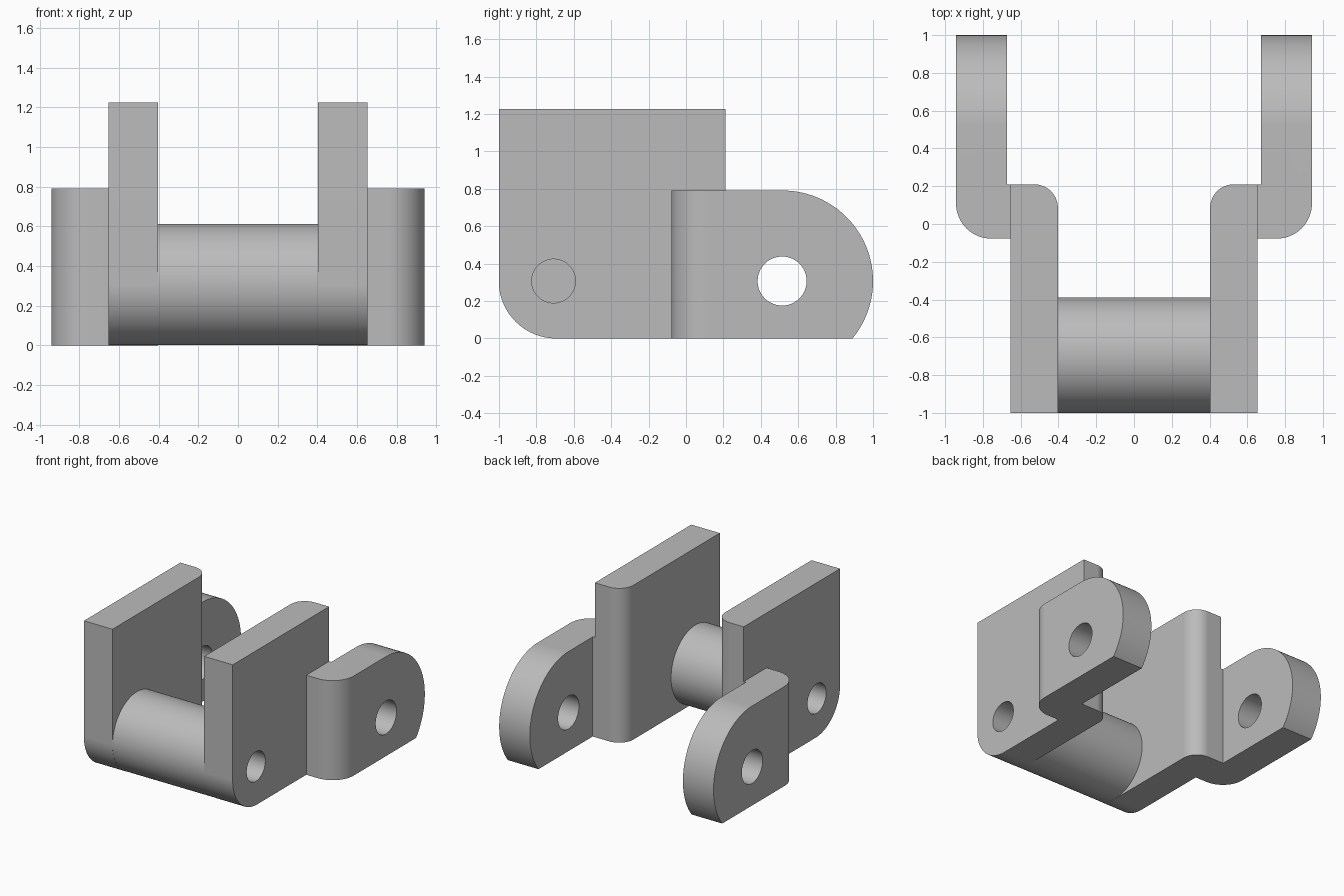
import bpy, bmesh
from math import cos, sin, pi, asin
from mathutils import Matrix

cube = bpy.data.objects.get("Cube")
if cube:
    bpy.data.objects.remove(cube, do_unlink=True)

grey = bpy.data.materials.new("plain grey")
grey.use_nodes = True
colour = (0.5, 0.5, 0.5, 1)
grey.diffuse_color = colour
grey.node_tree.nodes["Principled BSDF"].inputs["Base Color"].default_value = colour

# Main dimensions
AXIS_Z = 0.307
BAR_Y, BAR_R = -0.694, 0.306
EYE_Y, EYE_R = 0.516, 0.484
PLATE_IN, PLATE_OUT = 0.403, 0.654
WING_IN, WING_OUT = 0.673, 0.942
PLATE_BACK, WING_FRONT = 0.21, -0.077


def arc(cy, cz, r, start, end, n=24):
    return [(cy + r * cos(start + (end - start) * i / n),
             cz + r * sin(start + (end - start) * i / n)) for i in range(n + 1)]


def make_object(name, bm):
    bmesh.ops.recalc_face_normals(bm, faces=bm.faces)
    mesh = bpy.data.meshes.new(name)
    bm.to_mesh(mesh)
    bm.free()
    mesh.materials.append(grey)
    ob = bpy.data.objects.new(name, mesh)
    bpy.context.collection.objects.link(ob)
    return ob


def prism(name, profile, x0, x1, corner=None, radius=0):
    """Extrude a side profile along x, rounding the upright edge at corner (x, y)."""
    bm = bmesh.new()
    face = bm.faces.new([bm.verts.new((x0, y, z)) for y, z in profile])
    moved = bmesh.ops.extrude_face_region(bm, geom=[face])["geom"]
    bmesh.ops.translate(bm, vec=(x1 - x0, 0, 0),
                        verts=[g for g in moved if isinstance(g, bmesh.types.BMVert)])
    if corner:
        edges = [e for e in bm.edges if all(
            abs(v.co.x - corner[0]) < 1e-4 and abs(v.co.y - corner[1]) < 1e-4 for v in e.verts)]
        bmesh.ops.bevel(bm, geom=edges, offset=radius, segments=16, profile=0.5, affect='EDGES')
    return make_object(name, bm)


def cylinder(name, x0, x1, y, z, r):
    bm = bmesh.new()
    place = Matrix.Translation(((x0 + x1) / 2, y, z)) @ Matrix.Rotation(pi / 2, 4, 'Y')
    bmesh.ops.create_cone(bm, cap_ends=True, segments=96, radius1=r, radius2=r,
                          depth=x1 - x0, matrix=place)
    return make_object(name, bm)


def cut(ob, cutter):
    cutter.hide_render = True
    mod = ob.modifiers.new("cut", 'BOOLEAN')
    mod.operation, mod.solver, mod.object = 'DIFFERENCE', 'EXACT', cutter
    bpy.context.view_layer.objects.active = ob
    bpy.ops.object.modifier_apply(modifier=mod.name)
    bpy.data.objects.remove(cutter, do_unlink=True)


def finish(ob, mirrored=True):
    bpy.ops.object.select_all(action='DESELECT')
    ob.select_set(True)
    bpy.context.view_layer.objects.active = ob
    if mirrored:
        ob.modifiers.new("mirror", 'MIRROR')
        bpy.ops.object.modifier_apply(modifier="mirror")
    bpy.ops.object.shade_smooth_by_angle(angle=0.5)
    ob.modifiers.new("flat faces", 'WEIGHTED_NORMAL').keep_sharp = True


# Tall side plates with a rounded lower front and a pin hole
profile = arc(BAR_Y, AXIS_Z, AXIS_Z, pi, 1.5 * pi)
profile += [(PLATE_BACK, 0), (PLATE_BACK, 1.226), (-1, 1.226)]
plates = prism("side_plates", profile, PLATE_IN, PLATE_OUT, (PLATE_IN, PLATE_BACK), 0.125)
cut(plates, cylinder("pin_cutter", 0.3, 0.8, -0.708, AXIS_Z, 0.117))
finish(plates)

# Offset rear lugs with a round end and a through hole
profile = [(WING_FRONT, 0)]
profile += arc(EYE_Y, AXIS_Z, EYE_R, -asin(AXIS_Z / EYE_R), pi / 2, 40)
profile += [(WING_FRONT, AXIS_Z + EYE_R)]
lugs = prism("rear_lugs", profile, PLATE_OUT, WING_OUT, (WING_OUT, WING_FRONT), 0.185)
step = [(PLATE_BACK, -1), (2, -1), (2, 2), (PLATE_BACK, 2)]
cut(lugs, prism("step_cutter", step, 0.5, WING_IN))
cut(lugs, cylinder("eye_cutter", 0.5, 1.2, EYE_Y - 0.002, AXIS_Z, 0.131))
finish(lugs)

# Round cross bar joining the plates
finish(cylinder("cross_bar", -PLATE_IN, PLATE_IN, BAR_Y, AXIS_Z, BAR_R), mirrored=False)
